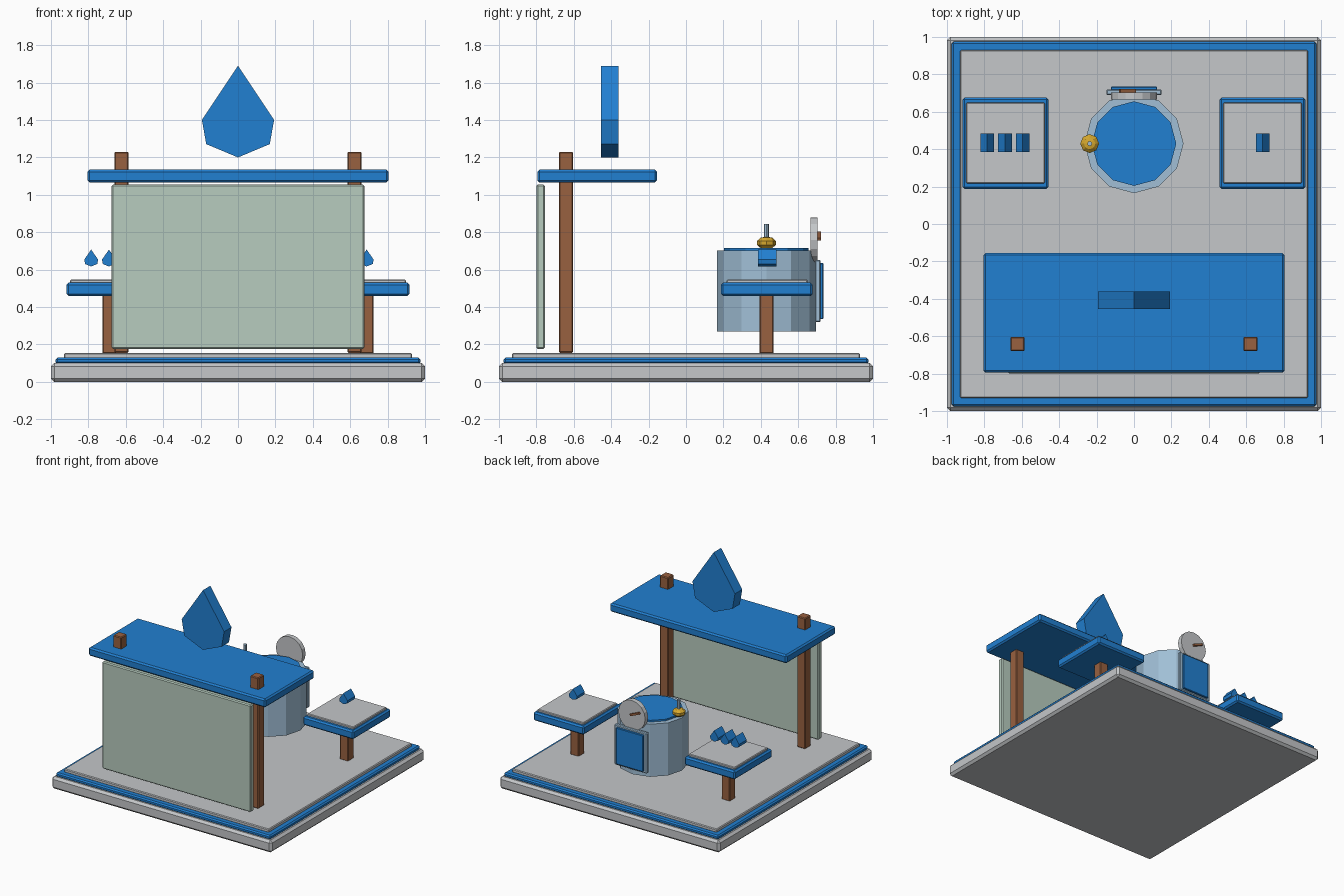
import bpy, bmesh, math
from mathutils import Matrix

if "Cube" in bpy.data.objects:
    bpy.data.objects.remove(bpy.data.objects["Cube"])


def material(name, srgb):
    m = bpy.data.materials.new(name)
    m.diffuse_color = [((c + 0.055) / 1.055) ** 2.4 for c in srgb] + [1]
    m.use_nodes = True
    m.node_tree.nodes["Principled BSDF"].inputs["Base Color"].default_value = m.diffuse_color
    return m


BLUE = material("bright blue", (0.13, 0.50, 0.82))
GREY = material("light grey", (0.77, 0.78, 0.79))
WOOD = material("brown wood", (0.60, 0.38, 0.25))
GREEN = material("pale green", (0.72, 0.80, 0.75))
STEEL = material("steel blue", (0.63, 0.75, 0.84))
GOLD = material("gold", (0.84, 0.66, 0.18))


def finish(bm, name, mat):
    bmesh.ops.recalc_face_normals(bm, faces=bm.faces)
    mesh = bpy.data.meshes.new(name)
    bm.to_mesh(mesh)
    bm.free()
    mesh.materials.append(mat)
    ob = bpy.data.objects.new(name, mesh)
    bpy.context.collection.objects.link(ob)
    return ob


def box(name, mat, x, y, z, bevel=0.01):
    """Bevelled box from (min, max) ranges."""
    bm = bmesh.new()
    mid = [(r[0] + r[1]) / 2 for r in (x, y, z)]
    size = [r[1] - r[0] for r in (x, y, z)]
    bmesh.ops.create_cube(bm, size=1, matrix=Matrix.Translation(mid) @ Matrix.Diagonal((*size, 1)))
    if bevel:
        bmesh.ops.bevel(bm, geom=bm.edges[:], offset=bevel, segments=1, affect='EDGES')
    return finish(bm, name, mat)


def cylinder(name, mat, centre, r, depth, sides=12, rot=None):
    bm = bmesh.new()
    m = Matrix.Translation(centre) @ (rot or Matrix())
    bmesh.ops.create_cone(bm, cap_ends=True, segments=sides, radius1=r, radius2=r,
                          depth=depth, matrix=m)
    return finish(bm, name, mat)


def droplet(name, x, y, z, half_width, height, depth):
    """Extruded kite-like water drop, standing on z."""
    side = [(0, 1), (1, 0.41), (0.88, 0.145), (0, 0)]
    outline = side + [(-u, v) for u, v in side[2:0:-1]]
    bm = bmesh.new()
    face = bm.faces.new([bm.verts.new((x + u * half_width, y - depth / 2, z + v * height))
                         for u, v in outline])
    ext = bmesh.ops.extrude_face_region(bm, geom=[face])
    bmesh.ops.translate(bm, vec=(0, depth, 0),
                        verts=[g for g in ext["geom"] if isinstance(g, bmesh.types.BMVert)])
    return finish(bm, name, BLUE)


# layered base
box("base_slab", GREY, (-1, 1), (-1, 1), (0, 0.10), 0.018)
box("base_trim", BLUE, (-0.975, 0.975), (-0.975, 0.975), (0.095, 0.13))
box("floor", GREY, (-0.93, 0.93), (-0.93, 0.93), (0.125, 0.155), 0.006)

# shelter: wall panel, roof, posts and large drop sign
box("wall_panel", GREEN, (-0.675, 0.675), (-0.80, -0.755), (0.175, 1.055), 0.008)
box("roof", BLUE, (-0.805, 0.805), (-0.795, -0.155), (1.065, 1.135), 0.012)
droplet("roof_drop", 0, -0.4075, 1.20, 0.193, 0.49, 0.095)

for side, label in ((-1, "left"), (1, "right")):
    px, tx = side * 0.623, side * 0.687
    box(label + "_post", WOOD, (px - 0.038, px + 0.038), (-0.68, -0.603), (0.155, 1.23), 0.006)
    # side tables
    box(label + "_table_leg", WOOD, (tx - 0.038, tx + 0.038), (0.392, 0.468), (0.15, 0.47), 0.006)
    box(label + "_table", BLUE, (tx - 0.23, tx + 0.23), (0.187, 0.677), (0.458, 0.53), 0.012)
    box(label + "_table_top", GREY, (tx - 0.21, tx + 0.21), (0.217, 0.65), (0.525, 0.547), 0.005)

# small drops on the tables
for i, x in enumerate((-0.785, -0.69, -0.595, 0.688)):
    droplet(f"small_drop_{i + 1}", x, 0.435, 0.617, 0.037, 0.09, 0.10)

# tank with lid
cylinder("tank", STEEL, (0, 0.43, 0.486), 0.265, 0.432)
cylinder("tank_lid", BLUE, (0, 0.43, 0.708), 0.226, 0.016)

# control door and gauge on the back of the tank
box("door_frame", STEEL, (-0.148, 0.148), (0.69, 0.72), (0.32, 0.652), 0.006)
box("door_plate", BLUE, (-0.123, 0.123), (0.715, 0.735), (0.335, 0.635), 0.004)
cylinder("gauge", GREY, (0, 0.685, 0.758), 0.122, 0.038, 16, Matrix.Rotation(math.pi / 2, 4, 'X'))
needle = box("gauge_needle", WOOD, (-0.045, 0.045), (-0.009, 0.009), (-0.008, 0.008), 0)
needle.location = (-0.035, 0.712, 0.78)
needle.rotation_euler = (0, math.radians(23), 0)

# valve knob and stem
bm = bmesh.new()
bmesh.ops.create_uvsphere(bm, u_segments=8, v_segments=5, radius=1,
                          matrix=Matrix.Translation((-0.237, 0.43, 0.743))
                          @ Matrix.Diagonal((0.053, 0.053, 0.034, 1)))
finish(bm, "valve_knob", GOLD)
cylinder("valve_stem", STEEL, (-0.237, 0.43, 0.80), 0.013, 0.09, 8)
